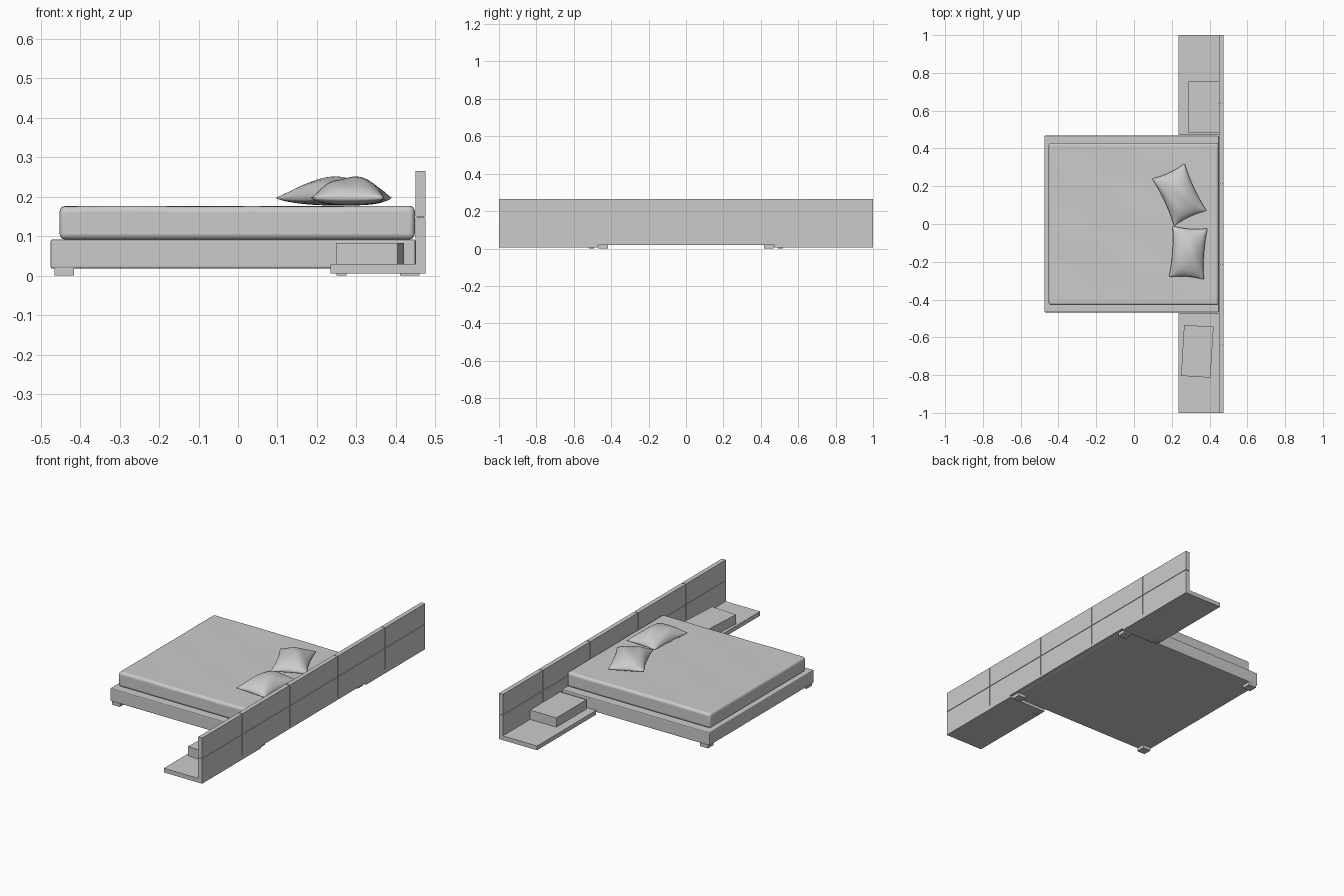
import bpy, bmesh, math
from mathutils import Matrix

if "Cube" in bpy.data.objects:
    bpy.data.objects.remove(bpy.data.objects["Cube"])


def finish(name, bm, bevel=0.0, segments=2, smooth=False):
    bmesh.ops.recalc_face_normals(bm, faces=bm.faces)
    me = bpy.data.meshes.new(name)
    bm.to_mesh(me)
    bm.free()
    ob = bpy.data.objects.new(name, me)
    bpy.context.collection.objects.link(ob)
    if bevel:
        mod = ob.modifiers.new("Bevel", 'BEVEL')
        mod.width = bevel
        mod.segments = segments
        mod.limit_method = 'ANGLE'
        mod.angle_limit = math.radians(50)
    if smooth:
        bpy.ops.object.select_all(action='DESELECT')
        ob.select_set(True)
        bpy.context.view_layer.objects.active = ob
        bpy.ops.object.shade_smooth_by_angle(angle=math.radians(50))
    return ob


def box_mesh(x0, x1, y0, y1, z0, z1):
    bm = bmesh.new()
    bmesh.ops.create_cube(bm, size=1)
    bmesh.ops.scale(bm, vec=(x1 - x0, y1 - y0, z1 - z0), verts=bm.verts)
    bmesh.ops.translate(bm, vec=((x0 + x1) / 2, (y0 + y1) / 2, (z0 + z1) / 2), verts=bm.verts)
    return bm


def box(name, *dims, bevel=0.0, segments=2):
    return finish(name, box_mesh(*dims), bevel, segments)


def pillow(name, loc, half_x, half_y, angle, tilt=0.0, n=24):
    # two puffed sheets joined at a pinched rim
    bm = bmesh.new()
    for top in (True, False):
        rows = []
        for i in range(n + 1):
            u = math.sin((i / n - 0.5) * math.pi)
            row = []
            for j in range(n + 1):
                v = math.sin((j / n - 0.5) * math.pi)
                puff = max(0.0, (1 - u * u) * (1 - v * v)) ** 0.6
                fold = 0.003 * math.sin(5 * u + 3 * v) * puff
                z = 0.052 * puff + fold if top else -0.02 * puff ** 0.5
                x = half_x * u * (1 - 0.10 * (1 - v * v))
                y = half_y * v * (1 - 0.07 * (1 - u * u))
                row.append(bm.verts.new((x, y, z)))
            rows.append(row)
        for i in range(n):
            for j in range(n):
                bm.faces.new((rows[i][j], rows[i + 1][j], rows[i + 1][j + 1], rows[i][j + 1]))
    bmesh.ops.remove_doubles(bm, verts=bm.verts, dist=0.0002)
    bm.transform(Matrix.Translation(loc) @ Matrix.Rotation(math.radians(angle), 4, 'Z')
                 @ Matrix.Rotation(math.radians(tilt), 4, 'Y'))
    return finish(name, bm, smooth=True)


# bed platform and its corner feet
box("bed_platform", -0.475, 0.45, -0.468, 0.468, 0.018, 0.092, bevel=0.005)
for side, s in (("left", 1), ("right", -1)):
    for end, x in (("foot", -0.44), ("head", 0.435)):
        box(f"{end}_end_{side}_foot", x - 0.025, x + 0.025,
            s * 0.442 - 0.025, s * 0.442 + 0.025, 0, 0.019)

# mattress with a lightly rumpled top
bm = box_mesh(-0.452, 0.448, -0.43, 0.43, 0.092, 0.176)
for axis in (0, 1):
    edges = [e for e in bm.edges
             if abs(e.verts[0].co[axis] - e.verts[1].co[axis]) > 0.5]
    bmesh.ops.subdivide_edges(bm, edges=edges, cuts=23, use_grid_fill=True)
for v in bm.verts:
    if v.co.z > 0.17:
        x, y = v.co.x, v.co.y
        v.co.z += 0.0012 * math.sin(14 * x + 9 * y) * math.cos(11 * y - 5 * x)
finish("mattress", bm, bevel=0.014, segments=4, smooth=True)

# pillows
pillow("left_pillow", (0.24, 0.155, 0.198), 0.095, 0.138, 25)
pillow("right_pillow", (0.287, -0.152, 0.198), 0.093, 0.136, -4)

# headboard: recessed core behind a grid of panels
box("headboard_core", 0.455, 0.47, -0.996, 0.996, 0.03, 0.262)
box("headboard_bottom_rail", 0.45, 0.475, -0.47, 0.47, 0.018, 0.03)
columns = [-1.0, -0.64, -0.214, 0.214, 0.64, 1.0]
gap = 0.002
for row, (z0, z1) in (("lower", (0.03, 0.147)), ("upper", (0.15, 0.265))):
    for i in range(5):
        y0 = columns[i] + (gap if i > 0 else 0)
        y1 = columns[i + 1] - (gap if i < 4 else 0)
        box(f"headboard_{row}_panel_{i + 1}", 0.45, 0.475, y0, y1, z0, z1)

# side shelves with a small support foot
for side, s in (("left", 1), ("right", -1)):
    y0, y1 = sorted((s * 0.47, s * 1.0))
    box(f"{side}_shelf", 0.235, 0.475, y0, y1, 0.006, 0.03)
    box(f"{side}_shelf_foot", 0.25, 0.275, s * 0.505 - 0.0125, s * 0.505 + 0.0125, 0, 0.007)

# bedside boxes, the right one turned slightly
box("left_bedside_box", 0.285, 0.45, 0.485, 0.755, 0.03, 0.083)
bm = box_mesh(-0.078, 0.078, -0.135, 0.135, 0.03, 0.083)
bm.transform(Matrix.Translation((0.335, -0.674, 0)) @ Matrix.Rotation(math.radians(-3.5), 4, 'Z'))
finish("right_bedside_box", bm)
